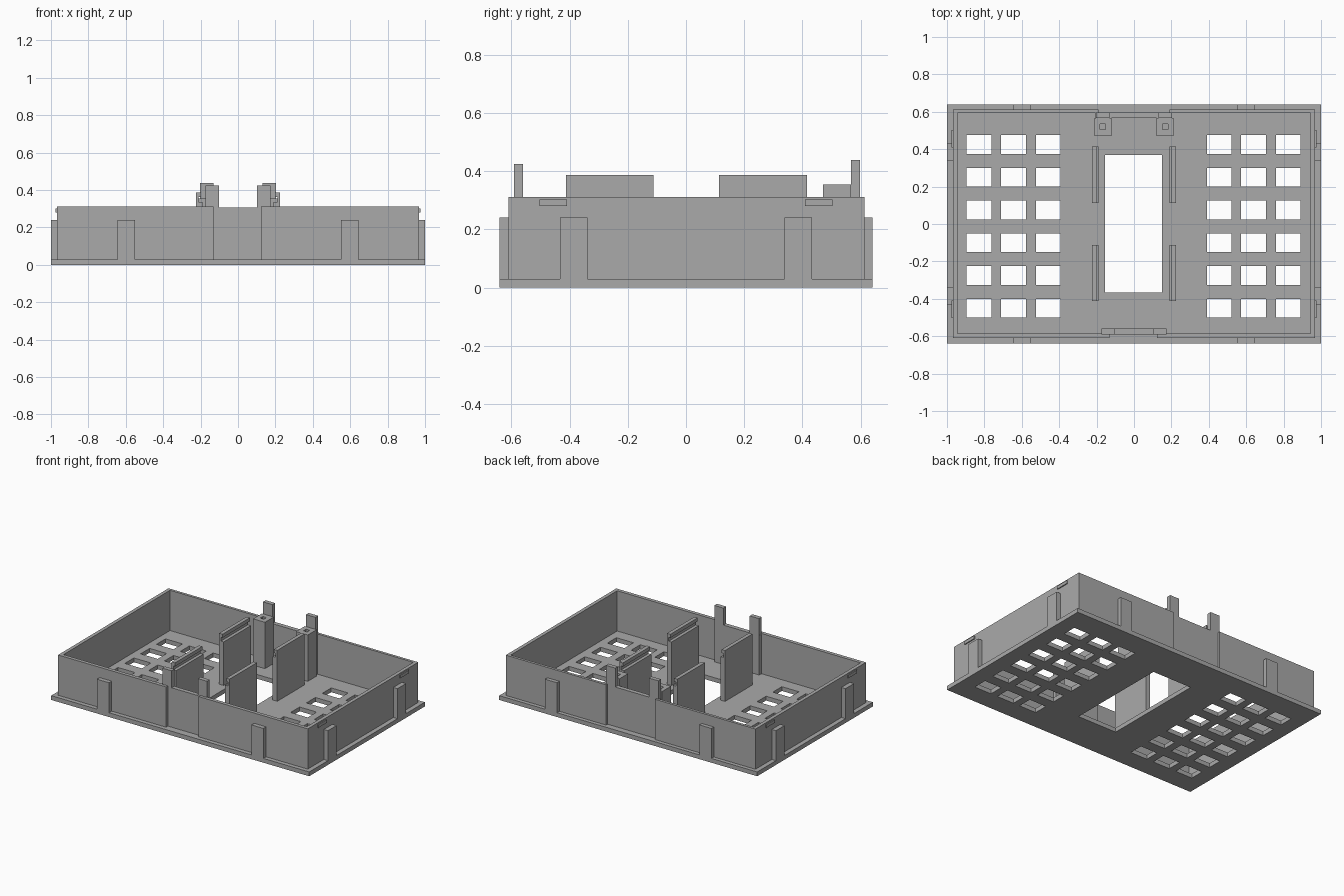
import bpy
import bmesh

default = bpy.data.objects.get("Cube")
if default:
    bpy.data.objects.remove(default, do_unlink=True)

grey = bpy.data.materials.new("plain grey")
grey.use_nodes = True
GREY = (0.4, 0.4, 0.4, 1)
grey.diffuse_color = GREY
grey.node_tree.nodes["Principled BSDF"].inputs["Base Color"].default_value = GREY

FLOOR = 0.03


def finish(name, bm):
    bmesh.ops.recalc_face_normals(bm, faces=bm.faces)
    mesh = bpy.data.meshes.new(name)
    bm.to_mesh(mesh)
    bm.free()
    mesh.materials.append(grey)
    obj = bpy.data.objects.new(name, mesh)
    bpy.context.collection.objects.link(obj)
    return obj


def add_prism(bm, outline, z0, z1):
    face = bm.faces.new([bm.verts.new((x, y, z0)) for x, y in outline])
    top = bmesh.ops.extrude_face_region(bm, geom=[face])["geom"]
    verts = [v for v in top if isinstance(v, bmesh.types.BMVert)]
    bmesh.ops.translate(bm, verts=verts, vec=(0, 0, z1 - z0))


def prism(name, outline, z0, z1):
    bm = bmesh.new()
    add_prism(bm, outline, z0, z1)
    return finish(name, bm)


def rect(x0, x1, y0, y1):
    return [(x0, y0), (x1, y0), (x1, y1), (x0, y1)]


def box(name, x0, x1, y0, y1, z0, z1):
    return prism(name, rect(x0, x1, y0, y1), z0, z1)


def cut(obj, rects, z0, z1):
    bm = bmesh.new()
    for r in rects:
        add_prism(bm, rect(*r), z0, z1)
    cutter = finish("cutter", bm)
    cutter.hide_render = True
    mod = obj.modifiers.new("openings", 'BOOLEAN')
    mod.operation = 'DIFFERENCE'
    mod.solver = 'EXACT'
    mod.object = cutter
    bpy.context.view_layer.objects.active = obj
    bpy.ops.object.modifier_apply(modifier=mod.name)
    bpy.data.objects.remove(cutter, do_unlink=True)


# Base plate with vent windows and a large central opening
base = box("base_plate", -1, 1, -0.64, 0.64, 0, FLOOR)
openings = [(-0.155, 0.15, -0.365, 0.37)]
for x in (-0.895, -0.71, -0.525, 0.39, 0.573, 0.758):
    for row in range(6):
        y = -0.5 + row * 0.175
        openings.append((x, x + 0.132, y, y + 0.1))
cut(base, openings, -0.1, 0.1)

# Two C-shaped wall halves leave a recess at the front and back
for side, s, front_end in (("right", -1, 0.13), ("left", 1, 0.122)):
    outline = [(0.968, -0.61), (front_end, -0.61), (front_end, -0.585),
               (0.943, -0.585), (0.943, 0.594), (0.19, 0.594),
               (0.19, 0.613), (0.968, 0.613)]
    prism(side + "_wall", [(s * x, y) for x, y in outline], FLOOR, 0.312)

# Recessed panels
box("front_panel", -0.175, 0.17, -0.59, -0.56, FLOOR, 0.306)
box("back_panel", -0.205, 0.2, 0.567, 0.597, FLOOR, 0.306)

for side, s in (("right", -1), ("left", 1)):
    def sided(name, x0, x1, *rest):
        return box(side + "_" + name, *sorted((s * x0, s * x1)), *rest)

    # Upright tabs
    sided("front_tab", 0.102, 0.173, -0.59, -0.56, 0.306, 0.425)
    sided("back_tab", 0.13, 0.203, 0.567, 0.597, 0.306, 0.439)

    # Screw pillars with a small square hole
    pillar = sided("screw_pillar", 0.12, 0.212, 0.47, 0.567, FLOOR, 0.355)
    hole = sorted((s * 0.153, s * 0.182))
    cut(pillar, [(hole[0], hole[1], 0.505, 0.535)], 0.25, 0.5)

    # Board holders: a plate with a slot below its inner top lip
    section = [(0.225, FLOOR), (0.225, 0.387), (0.199, 0.387), (0.199, 0.362),
               (0.212, 0.362), (0.212, 0.335), (0.19, 0.335), (0.19, FLOOR)]
    for end, y0 in (("front", -0.413), ("back", 0.113)):
        bm = bmesh.new()
        face = bm.faces.new([bm.verts.new((s * x, y0, z)) for x, z in section])
        new = bmesh.ops.extrude_face_region(bm, geom=[face])["geom"]
        bmesh.ops.translate(bm, vec=(0, 0.302, 0),
                            verts=[v for v in new if isinstance(v, bmesh.types.BMVert)])
        finish(side + "_" + end + "_board_holder", bm)

    # Outside ribs and snap ridges
    for end, e in (("front", -1), ("back", 1)):
        y0, y1 = sorted((e * 0.609, e * 0.64))
        sided(end + "_rib", 0.552, 0.645, y0, y1, FLOOR, 0.24)
        y0, y1 = sorted((e * 0.338, e * 0.432))
        sided(end + "_side_rib", 0.967, 1, y0, y1, FLOOR, 0.24)
        y0, y1 = sorted((e * 0.408, e * 0.503))
        sided(end + "_snap_ridge", 0.966, 0.975, y0, y1, 0.28, 0.302)
